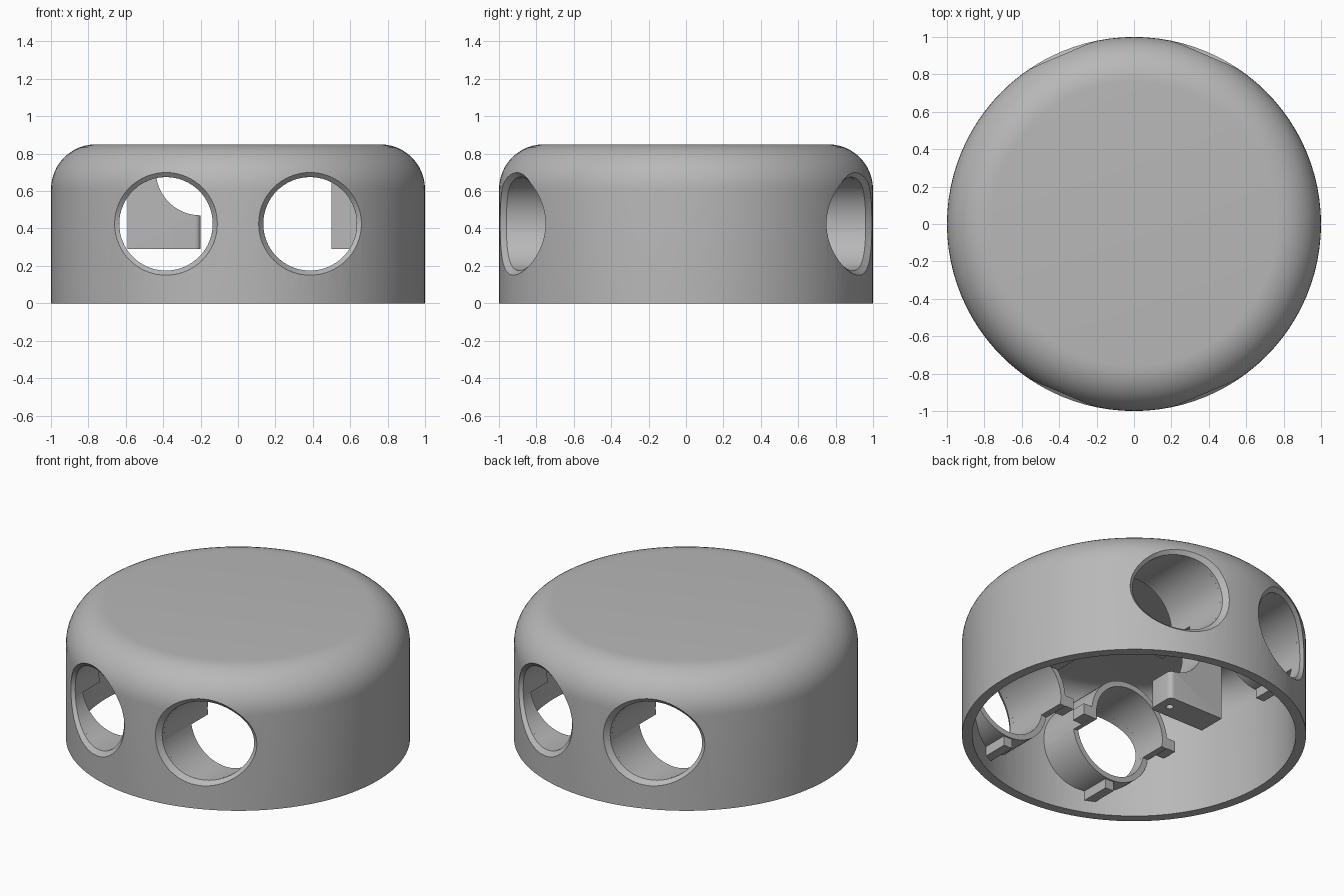
import bpy, bmesh, math

if "Cube" in bpy.data.objects:
    bpy.data.objects.remove(bpy.data.objects["Cube"])

R, H, F, WALL = 1.0, 0.85, 0.24, 0.06     # radius, height, top rounding, wall
HX, HZ, HR = 0.385, 0.425, 0.25           # port centre and radius

grey = bpy.data.materials.new("plain_grey")
grey.diffuse_color = (0.48, 0.48, 0.48, 1)
grey.use_nodes = True
grey.node_tree.nodes["Principled BSDF"].inputs["Base Color"].default_value = grey.diffuse_color


def finish(name, bm, mat=True):
    bmesh.ops.recalc_face_normals(bm, faces=bm.faces)
    me = bpy.data.meshes.new(name)
    bm.to_mesh(me)
    bm.free()
    ob = bpy.data.objects.new(name, me)
    bpy.context.collection.objects.link(ob)
    if mat:
        me.materials.append(grey)
    return ob


def activate(ob):
    bpy.ops.object.select_all(action='DESELECT')
    ob.select_set(True)
    bpy.context.view_layer.objects.active = ob


def cut(ob, cutter):
    m = ob.modifiers.new("cut", 'BOOLEAN')
    m.operation, m.solver, m.object = 'DIFFERENCE', 'EXACT', cutter
    activate(ob)
    bpy.ops.object.modifier_apply(modifier=m.name)
    bpy.data.objects.remove(cutter)


def smooth(ob):
    activate(ob)
    bpy.ops.object.shade_smooth_by_angle(angle=math.radians(30))


def surface_y(x, z):
    """Distance from the centre plane to the outer surface."""
    r = R if z < H - F else R - F + math.sqrt(max(0, F**2 - (z - H + F)**2))
    return math.sqrt(max(0.0, r * r - x * x))


# Hollow cap: lathed profile with rounded shoulder
def shoulder(inset):
    r = F - inset
    return [(R - F + r * math.cos(i * math.pi / 24),
             H - F + r * math.sin(i * math.pi / 24)) for i in range(13)]


profile = [(0, H - WALL)] + shoulder(WALL)[::-1] + [(R - WALL, 0), (R, 0)] + shoulder(0) + [(0, H)]
bm = bmesh.new()
vs = [bm.verts.new((x, 0, z)) for x, z in profile]
es = [bm.edges.new(p) for p in zip(vs, vs[1:])]
bmesh.ops.spin(bm, geom=vs + es, cent=(0, 0, 0), axis=(0, 0, 1),
               angle=math.tau, steps=96, use_merge=True)
bmesh.ops.remove_doubles(bm, verts=bm.verts, dist=1e-5)
cap = finish("cap_shell", bm)


# Round ports with a chamfered rim
def port_cutter(sx, sy):
    bm = bmesh.new()
    n, rings = 64, []
    for r, depth in ((0.275, None), (0.275, 0.0), (HR, 0.03), (HR, 'in')):
        ring = []
        for i in range(n):
            a = math.tau * i / n
            x, z = HX + r * math.cos(a), HZ + r * math.sin(a)
            y = 1.2 if depth is None else 0.4 if depth == 'in' else surface_y(x, z) - depth
            ring.append(bm.verts.new((sx * x, sy * y, z)))
        rings.append(ring)
    for a, b in zip(rings, rings[1:]):
        for i in range(n):
            j = (i + 1) % n
            bm.faces.new((a[i], a[j], b[j], b[i]))
    bm.faces.new(rings[0])
    bm.faces.new(rings[-1])
    return finish("port_cutter", bm, False)


# Sleeve behind a port, over an arc of angles, from the wall inward
def sleeve(name, sx, sy, a0, a1, y_in, n=28):
    bm = bmesh.new()
    rows = []
    for i in range(n + 1):
        a = math.radians(a0 + (a1 - a0) * i / n)
        row = []
        for r, end in ((HR, 0), (HR + 0.035, 0), (HR + 0.035, 1), (HR, 1)):
            x, z = HX + r * math.cos(a), HZ + r * math.sin(a)
            y = y_in if end else max(surface_y(x, z) - 0.05, y_in + 0.005)
            row.append(bm.verts.new((sx * x, sy * y, z)))
        rows.append(row)
    for p, q in zip(rows, rows[1:]):
        for k in range(4):
            m = (k + 1) % 4
            bm.faces.new((p[k], p[m], q[m], q[k]))
    bm.faces.new(rows[0])
    bm.faces.new(rows[-1])
    smooth(finish(name, bm))


def box(name, x0, x1, y0, y1, z0, z1):
    bm = bmesh.new()
    bmesh.ops.create_cube(bm, size=1)
    for v in bm.verts:
        v.co = ((x0 + x1) / 2 + v.co.x * (x1 - x0),
                (y0 + y1) / 2 + v.co.y * (y1 - y0),
                (z0 + z1) / 2 + v.co.z * (z1 - z0))
    return finish(name, bm)


for sx in (-1, 1):
    for sy in (-1, 1):
        cut(cap, port_cutter(sx, sy))
        sleeve("sleeve_lower", sx, sy, 190, 350, 0.67)
        sleeve("sleeve_upper", sx, sy, -10, 190, 0.5)
        # Rib under the sleeve and ears beside it
        ys = sorted((sy * 0.68, sy * 0.9))
        xs = sorted((sx * 0.355, sx * 0.415))
        box("sleeve_rib", *xs, *ys, 0.08, 0.16)
        ye = sorted((sy * 0.5, sy * 0.6))
        for xa, xb in ((0.04, 0.12), (0.65, 0.73)):
            box("sleeve_ear", *sorted((sx * xa, sx * xb)), *ye, 0.38, 0.45)
smooth(cap)


# Mounting lugs hanging from the ceiling
def lug(name, outline, edge_x, hole_x):
    bm = bmesh.new()
    f = bm.faces.new([bm.verts.new((x, -0.09, z)) for x, z in outline])
    ext = bmesh.ops.extrude_face_region(bm, geom=[f])
    for v in ext["geom"]:
        if isinstance(v, bmesh.types.BMVert):
            v.co.y = 0.09
    if edge_x is not None:
        edges = [e for e in bm.edges if all(abs(v.co.x - edge_x) < 1e-4 for v in e.verts)
                 and abs(e.verts[0].co.z - e.verts[1].co.z) > 0.1]
        bmesh.ops.bevel(bm, geom=edges, offset=0.03, segments=5, profile=0.5, affect='EDGES')
    ob = finish(name, bm)
    bm = bmesh.new()
    bmesh.ops.create_cone(bm, cap_ends=True, segments=20, radius1=0.022, radius2=0.022, depth=0.24)
    bmesh.ops.translate(bm, verts=bm.verts, vec=(hole_x, 0, 0.29))
    cut(ob, finish("screw_cutter", bm, False))
    smooth(ob)


arc = [(-0.2 - 0.24 * math.sin(i * math.pi / 24), 0.71 - 0.24 * math.cos(i * math.pi / 24))
       for i in range(13)]
lug("mount_lug_left", [(-0.59, 0.29), (-0.2, 0.29)] + arc + [(-0.44, 0.81), (-0.59, 0.81)], -0.2, -0.27)
lug("mount_lug_right", [(0.5, 0.29), (0.86, 0.29), (0.86, 0.81), (0.5, 0.81)], None, 0.57)
